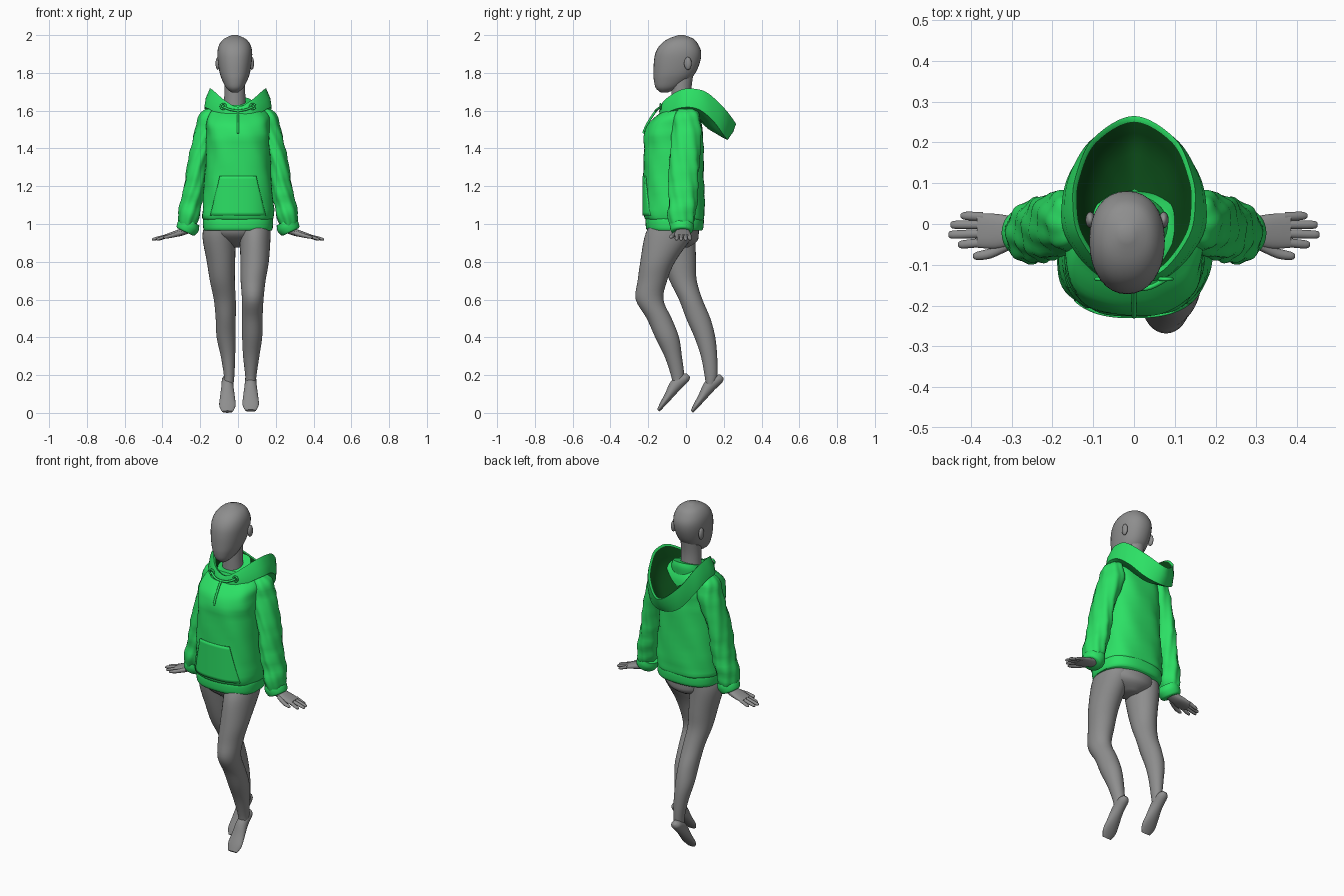
import bpy
import bmesh
from math import sin, cos, pi, copysign
from mathutils import Vector

default_cube = bpy.data.objects.get("Cube")
if default_cube:
    bpy.data.objects.remove(default_cube)

X_AXIS, Y_AXIS, Z_AXIS = Vector((1, 0, 0)), Vector((0, 1, 0)), Vector((0, 0, 1))


def make_material(name, red, green, blue):
    material = bpy.data.materials.new(name)
    material.use_nodes = True
    colour = (red, green, blue, 1)
    material.diffuse_color = colour
    shader = material.node_tree.nodes["Principled BSDF"]
    shader.inputs["Base Color"].default_value = colour
    shader.inputs["Roughness"].default_value = .8
    return material


BODY = make_material("mannequin grey", .27, .27, .27)
CLOTH = make_material("bright green cloth", .025, .75, .13)
LINING = make_material("dark green lining", .003, .06, .008)


def add_object(name, bm, *materials):
    bmesh.ops.recalc_face_normals(bm, faces=bm.faces)
    mesh = bpy.data.meshes.new(name)
    bm.to_mesh(mesh)
    bm.free()
    for material in materials:
        mesh.materials.append(material)
    obj = bpy.data.objects.new(name, mesh)
    bpy.context.collection.objects.link(obj)
    bpy.ops.object.select_all(action="DESELECT")
    obj.select_set(True)
    bpy.context.view_layer.objects.active = obj
    bpy.ops.object.shade_smooth_by_angle(angle=pi / 3)
    return obj


def spline(points, steps=4, closed=False):
    """Smooth curve passing through every point."""
    points = [Vector(p) for p in points]
    count = len(points)

    def pick(i):
        return points[i % count] if closed else points[max(0, min(count - 1, i))]

    result = []
    for i in range(count if closed else count - 1):
        a, b, c, d = (pick(i + k) for k in (-1, 0, 1, 2))
        for s in range(steps):
            t = s / steps
            result.append(b + (c - a) * (t / 2) + (a * 2 - b * 5 + c * 4 - d) * (t * t / 2)
                          + (b * 3 - a - c * 3 + d) * (t ** 3 / 2))
    if not closed:
        result.append(points[-1])
    return result


def skin(bm, loops, caps=True):
    """Join successive loops of points with quads, returned row by row."""
    rings = [[bm.verts.new(p) for p in loop] for loop in loops]
    rows = []
    for low, high in zip(rings, rings[1:]):
        n = len(low)
        rows.append([bm.faces.new((low[i], low[(i + 1) % n], high[(i + 1) % n], high[i]))
                     for i in range(n)])
    if caps:
        bm.faces.new(rings[0])
        bm.faces.new(rings[-1])
    return rows


def loft(name, sections, material, u=X_AXIS, v=Y_AXIS, power=2, fold=0, side=1, sides=32):
    """Sections hold centre x, y, z and the half sizes along u and v."""
    loops = []
    for x, y, z, half_u, half_v in spline(sections):
        loop = []
        for i in range(sides):
            angle = 2 * pi * i / sides
            c, s = cos(angle), sin(angle)
            swell = 1 + fold * sin(3 * angle + 45 * z) * cos(4 * angle - 20 * z)
            a = copysign(abs(c) ** (2 / power), c) * half_u * swell
            b = copysign(abs(s) ** (2 / power), s) * half_v * swell
            p = Vector((x, y, z)) + u * a + v * b
            p.x *= side
            loop.append(p)
        loops.append(loop)
    bm = bmesh.new()
    skin(bm, loops)
    return add_object(name, bm, material)


def cord(name, points, radius):
    data = bpy.data.curves.new(name, "CURVE")
    data.dimensions = "3D"
    data.bevel_depth = radius
    data.use_fill_caps = True
    path = spline(points)
    line = data.splines.new("POLY")
    line.points.add(len(path) - 1)
    for target, p in zip(line.points, path):
        target.co = (*p, 1)
    data.materials.append(CLOTH)
    bpy.context.collection.objects.link(bpy.data.objects.new(name, data))


# Head: height, front, back and half width of each slice
HEAD_X = -.017
skull = [(1.697, -.135, -.095, .018), (1.72, -.16, -.04, .045), (1.76, -.17, .015, .066),
         (1.8, -.172, .05, .08), (1.86, -.17, .075, .09), (1.91, -.16, .08, .092),
         (1.95, -.135, .065, .082), (1.98, -.095, .04, .058), (2, -.04, -.01, .015)]
loft("head", [(HEAD_X, (f + b) / 2, z, w, (b - f) / 2) for z, f, b, w in skull], BODY, power=2.2)
loft("neck", [(HEAD_X, -.02, 1.58, .06, .058), (HEAD_X, -.025, 1.7, .055, .053),
              (HEAD_X, -.02, 1.8, .055, .06)], BODY)
for label, side in (("left", 1), ("right", -1)):
    bm = bmesh.new()
    bmesh.ops.create_uvsphere(bm, u_segments=16, v_segments=10, radius=1)
    bmesh.ops.scale(bm, vec=(.012, .02, .034), verts=bm.verts)
    bmesh.ops.translate(bm, vec=(HEAD_X + side * .09, .01, 1.85), verts=bm.verts)
    add_object(label + "_ear", bm, BODY)

# Pelvis and legs
loft("pelvis", [(0, -.06, 1.06, .16, .13), (0, -.06, .96, .165, .128),
                (0, -.04, .91, .12, .1), (0, -.04, .875, .04, .05)], BODY)
loft("left_leg", [(.085, -.07, 1, .085, .12), (.09, -.095, .93, .082, .125),
                  (.088, -.15, .8, .075, .092), (.08, -.178, .7, .066, .078),
                  (.078, -.193, .6, .057, .073), (.075, -.142, .5, .055, .066),
                  (.075, -.1, .4, .053, .063), (.07, -.068, .3, .043, .046),
                  (.068, -.045, .2, .03, .035), (.067, -.045, .15, .027, .025)], BODY)
loft("right_leg", [(-.09, -.06, 1, .085, .11), (-.1, -.055, .93, .088, .105),
                   (-.09, -.035, .8, .075, .088), (-.083, -.015, .7, .066, .072),
                   (-.07, .025, .6, .058, .062), (-.065, .065, .5, .053, .064),
                   (-.063, .1, .4, .05, .055), (-.053, .122, .3, .038, .043),
                   (-.047, .132, .2, .028, .034), (-.05, .13, .15, .026, .025)], BODY)

# Pointed feet, heel to toe
sole_normal = Vector((0, .736, -.677))
foot = [(.012, .2, .012, .012), (-.005, .186, .028, .026), (-.054, .147, .032, .033),
        (-.096, .085, .04, .022), (-.126, .043, .043, .015), (-.147, .012, .028, .008)]
for label, x, back, drop in (("left", .067, 0, 0), ("right", -.056, .178, .006)):
    loft(label + "_foot", [(x, y + back, z - drop, w, h) for y, z, w, h in foot], BODY, v=sole_normal)

# Sweatshirt body with a ribbed hem
CHEST_POWER = 2.6
loft("sweatshirt_body", [(0, -.06, 1.02, .18, .15), (0, -.062, 1.05, .19, .16),
                         (0, -.064, 1.2, .18, .16), (0, -.066, 1.4, .168, .158),
                         (0, -.064, 1.5, .168, .152), (0, -.045, 1.56, .165, .125),
                         (0, -.03, 1.6, .14, .095), (0, -.03, 1.63, .1, .08)],
     CLOTH, power=CHEST_POWER, fold=.025, sides=64)
loft("hem_band", [(0, -.06, .965, .178, .144), (0, -.06, .98, .184, .152),
                  (0, -.06, 1.02, .185, .154), (0, -.06, 1.035, .178, .148)],
     CLOTH, power=CHEST_POWER, sides=64)

# Front pocket following the curve of the chest
bm = bmesh.new()
bmesh.ops.create_grid(bm, x_segments=24, y_segments=12, size=1)
for vert in bm.verts:
    across, up = vert.co.x, vert.co.y
    x = across * (.12 - .025 * up)
    depth = .16 * (1 - abs(x / .183) ** CHEST_POWER) ** (1 / CHEST_POWER)
    vert.co = (x, -.067 - depth, 1.15 + .105 * up)
pocket = add_object("front_pocket", bm, CLOTH)
thickness = pocket.modifiers.new("thickness", "SOLIDIFY")
thickness.thickness = .008
thickness.offset = 0

# Sleeves, cuffs and hands on both sides
sleeve = [(.14, 0, 1.61, .03, .04), (.152, .003, 1.58, .05, .065), (.162, .005, 1.5, .066, .077),
          (.21, -.008, 1.34, .053, .079), (.23, -.015, 1.2, .056, .078),
          (.25, -.018, 1.1, .058, .074), (.262, -.025, 1.03, .055, .071), (.265, -.025, .99, .042, .058)]
cuff_slope = Vector((.9, 0, .44))
cuff = [(.25, -.022, 1.015, .05, .06), (.262, -.022, .99, .06, .064), (.276, -.022, .965, .054, .058),
        (.28, -.022, .958, .045, .05)]
palm = [(.25, -.02, .975, .03, .022), (.3, -.018, .957, .037, .02),
        (.34, -.018, .946, .043, .016), (.385, -.016, .934, .042, .011)]
fingers = {"index": (-.05, .432), "middle": (-.026, .455), "ring": (-.002, .45), "little": (.02, .425)}
for label, side in (("left", 1), ("right", -1)):
    loft(label + "_sleeve", sleeve, CLOTH, fold=.08, side=side, sides=48)
    loft(label + "_cuff", cuff, CLOTH, u=cuff_slope, side=side)
    loft(label + "_palm", palm, BODY, u=Y_AXIS, v=Z_AXIS, power=2.4, side=side)
    for finger, (y, tip) in fingers.items():
        loft(f"{label}_{finger}_finger",
             [(.37, y * .9, .938, .011, .01), (tip - .012, y, .921, .01, .008), (tip, y, .918, .004, .003)],
             BODY, u=Y_AXIS, v=Z_AXIS, side=side, sides=12)
    loft(label + "_thumb", [(.3, -.045, .952, .016, .014), (.35, -.071, .938, .013, .011),
                            (.385, -.078, .93, .01, .008), (.395, -.078, .928, .004, .003)],
         BODY, u=Y_AXIS, v=Z_AXIS, side=side, sides=12)

# Hood lying on the back: half loops from front to rear, mirrored
rim_half = [(0, -.13, 1.62), (.07, -.115, 1.655), (.135, -.03, 1.71), (.15, .05, 1.715),
            (.142, .12, 1.69), (.1, .21, 1.605), (0, .265, 1.53)]
belly_half = [(0, -.14, 1.575), (.09, -.125, 1.58), (.168, -.03, 1.615), (.176, .06, 1.61),
              (.15, .14, 1.55), (.09, .2, 1.47), (0, .22, 1.445)]


def full_loop(half):
    mirrored = [(-x, y, z) for x, y, z in half[-2:0:-1]]
    return spline(half + mirrored, steps=6, closed=True)


def shrink(loop, amount, drop=0):
    centre = Vector((0, .03, 1.57))
    return [p.lerp(centre, amount) - Z_AXIS * drop for p in loop]


rim, belly = full_loop(rim_half), full_loop(belly_half)
middle = [a.lerp(b, .5) + (b - Vector((0, .03, b.z))) * .04 for a, b in zip(rim, belly)]
bm = bmesh.new()
rows = skin(bm, [shrink(belly, .55, .01), shrink(belly, .15, .005), belly, middle, rim,
                 shrink(rim, .06), shrink(rim, .18, .04), shrink(rim, .4, .05), shrink(rim, .8, .02)])
for row in rows[5:]:
    for face in row:
        face.material_index = 1
add_object("hood", bm, CLOTH, LINING)

# Raised collar around the neck
collar_slope = Vector((0, .95, .3))
loft("collar", [(0, -.015, 1.57, .09, .085), (0, -.01, 1.62, .085, .085), (0, -.01, 1.65, .074, .078)],
     CLOTH, v=collar_slope)

# Drawstring with its eyelets
for label, side in (("left", 1), ("right", -1)):
    ring = [(side * .078 + .014 * cos(a * pi / 4), -.135, 1.622 + .014 * sin(a * pi / 4)) for a in range(9)]
    cord(label + "_eyelet", ring, .005)
    cord(label + "_drawstring", [(side * .078, -.135, 1.62), (side * .04, -.155, 1.605),
                                 (0, -.16, 1.6)], .006)
cord("hanging_drawstring", [(0, -.155, 1.605), (0, -.18, 1.57), (0, -.21, 1.52), (0, -.226, 1.48)], .006)
